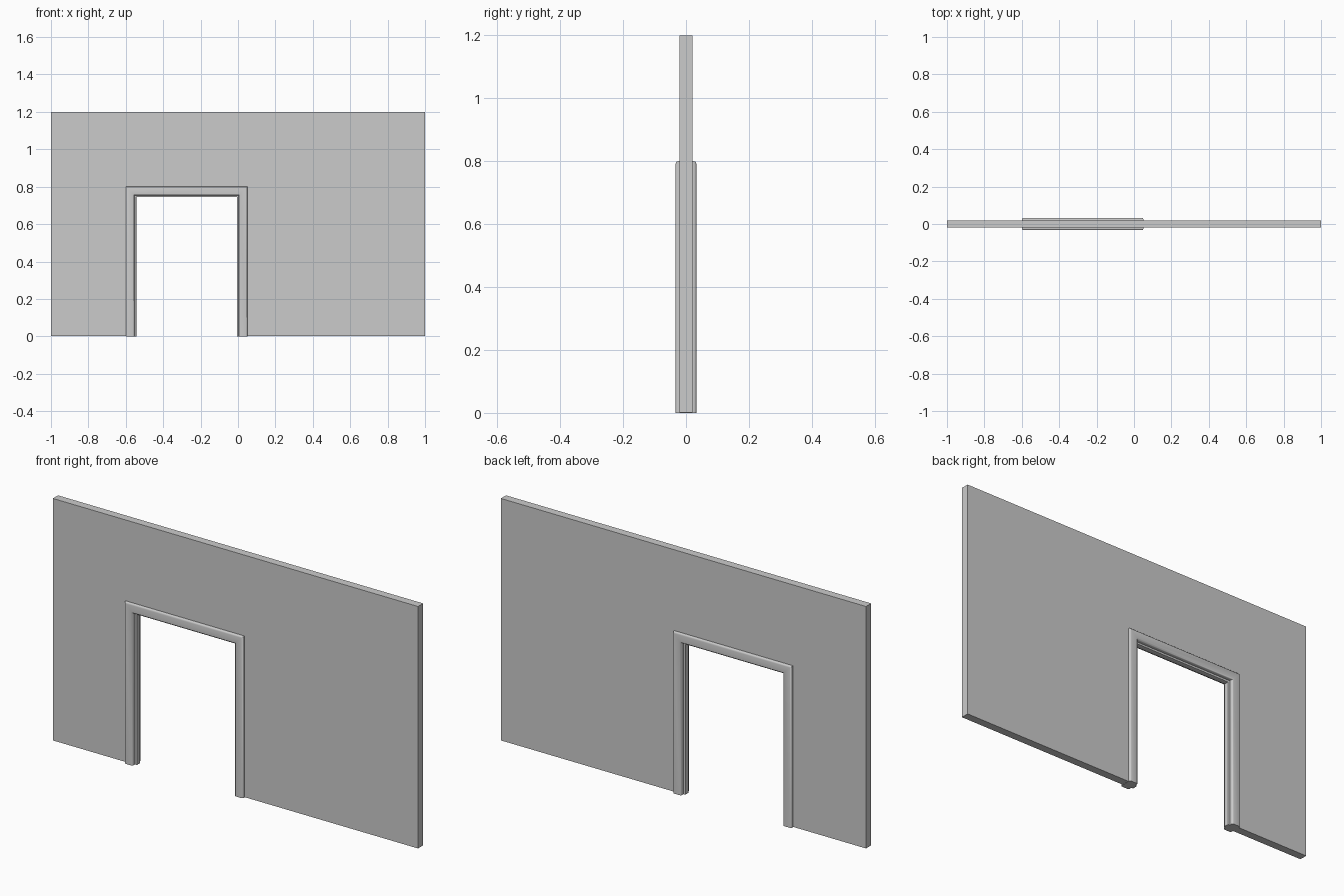
import bpy, bmesh, math

if "Cube" in bpy.data.objects:
    bpy.data.objects.remove(bpy.data.objects["Cube"])

X0, X1, TOP = -0.60, 0.05, 0.80      # outer edges of the door casing
HALF_WALL, HALF_FRAME = 0.02, 0.033


def path(d, foot=0.0):
    """Door outline (left foot, two top corners, right foot) inset by d."""
    return [(X0 + d, foot), (X0 + d, TOP - d), (X1 - d, TOP - d), (X1 - d, foot)]


def finish(name, bm):
    bmesh.ops.recalc_face_normals(bm, faces=bm.faces)
    mesh = bpy.data.meshes.new(name)
    bm.to_mesh(mesh)
    bm.free()
    ob = bpy.data.objects.new(name, mesh)
    bpy.context.collection.objects.link(ob)
    return ob


# Wall: flat outline with a doorway notch, extruded through its thickness
bm = bmesh.new()
base = 0.002
outline = [(-1, base), (-1, 1.2), (1, 1.2), (1, base)] + path(0.03, base)[::-1]
face = bm.faces.new([bm.verts.new((x, -HALF_WALL, z)) for x, z in outline])
ext = bmesh.ops.extrude_face_region(bm, geom=[face])
new_verts = [g for g in ext["geom"] if isinstance(g, bmesh.types.BMVert)]
bmesh.ops.translate(bm, verts=new_verts, vec=(0, 2 * HALF_WALL, 0))
finish("wall", bm)


# Door frame: rounded casing with a central door stop, swept round the opening
def arc(cd, cy, r, a0, a1, n=3):
    return [(cd + r * math.cos(math.radians(a0 + (a1 - a0) * i / n)),
             cy + r * math.sin(math.radians(a0 + (a1 - a0) * i / n)))
            for i in range(n + 1)]


r = 0.008
half = [(0, HALF_WALL)]
half += arc(r, HALF_FRAME - r, r, 180, 90)
half += arc(0.046 - r, HALF_FRAME - r, r, 90, 0)
half += [(0.046, 0.014)]
half += arc(0.056 - 0.003, 0.011, 0.003, 90, 0, 2)
profile = half + [(d, -y) for d, y in reversed(half)]

bm = bmesh.new()
rails = [[bm.verts.new((x, y, z)) for x, z in path(d)] for d, y in profile]
count = len(rails)
for i in range(count):
    a, b = rails[i], rails[(i + 1) % count]
    for k in range(3):
        bm.faces.new((a[k], a[k + 1], b[k + 1], b[k]))
for k in (0, 3):
    bm.faces.new([rail[k] for rail in rails])
frame = finish("door_frame", bm)

bpy.ops.object.select_all(action='DESELECT')
frame.select_set(True)
bpy.context.view_layer.objects.active = frame
bpy.ops.object.shade_smooth_by_angle(angle=math.radians(35))
